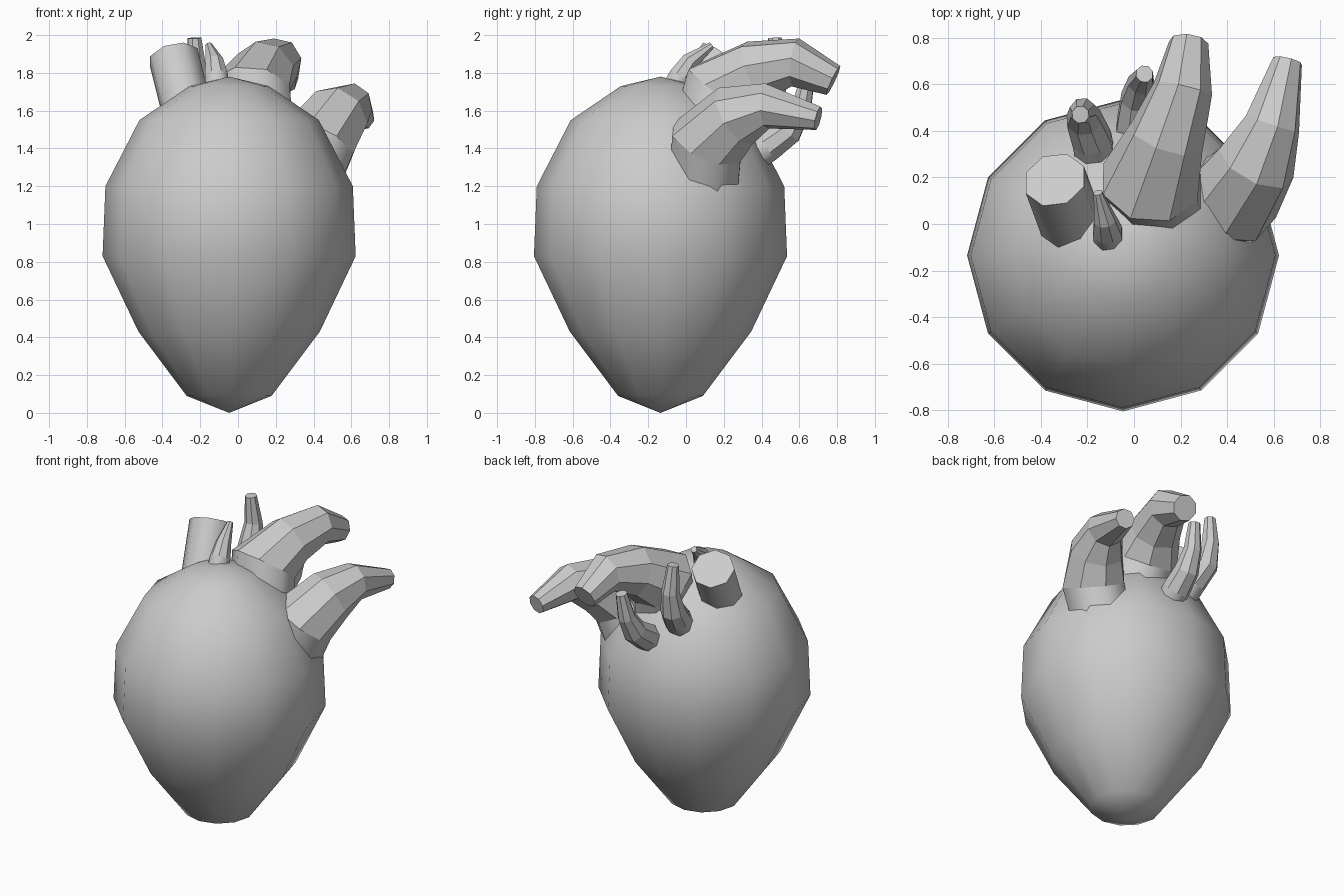
import bpy, bmesh, math
from mathutils import Vector

if "Cube" in bpy.data.objects:
    bpy.data.objects.remove(bpy.data.objects["Cube"])


def finish(name, bm):
    bmesh.ops.recalc_face_normals(bm, faces=bm.faces)
    me = bpy.data.meshes.new(name)
    bm.to_mesh(me)
    bm.free()
    ob = bpy.data.objects.new(name, me)
    bpy.context.collection.objects.link(ob)
    return ob


def tube(name, path, sides=8, phase=0.5):
    """Tapered tube through (x, y, z, radius); its root section is smooth."""
    pts = [Vector(p[:3]) for p in path]
    bm = bmesh.new()
    rings, normal, last = [], None, None
    for i, p in enumerate(pts):
        a = (p - pts[i - 1]).normalized() if i else Vector()
        b = (pts[i + 1] - p).normalized() if i < len(pts) - 1 else Vector()
        t = (a + b).normalized()
        if normal is None:
            normal = Vector((1, 0, 0))
        else:
            normal = last.rotation_difference(t) @ normal
        normal = (normal - t * normal.dot(t)).normalized()
        last = t
        side = t.cross(normal)
        ring = []
        for k in range(sides):
            ang = 2 * math.pi * (k + phase) / sides
            off = normal * math.cos(ang) + side * math.sin(ang)
            ring.append(bm.verts.new(p + off * path[i][3]))
        rings.append(ring)
    for i in range(len(rings) - 1):
        for k in range(sides):
            j = (k + 1) % sides
            f = bm.faces.new((rings[i][k], rings[i][j], rings[i + 1][j], rings[i + 1][k]))
            f.smooth = i == 0
    bm.faces.new(rings[0][::-1])
    bm.faces.new(rings[-1])
    return finish(name, bm)


# Main body: twelve-sided smooth turned form
profile = [(0.225, 0.09), (0.48, 0.43), (0.67, 0.83), (0.655, 1.20), (0.475, 1.55), (0.21, 1.73)]
cx, cy, n = -0.047, -0.135, 12
bm = bmesh.new()
bottom = bm.verts.new((cx, cy, 0.0))
top = bm.verts.new((cx, cy, 1.78))
rows = [[bm.verts.new((cx + r * math.cos(2 * math.pi * k / n),
                       cy + r * math.sin(2 * math.pi * k / n), z)) for k in range(n)]
        for r, z in profile]
for k in range(n):
    j = (k + 1) % n
    bm.faces.new((bottom, rows[0][j], rows[0][k]))
    bm.faces.new((top, rows[-1][k], rows[-1][j]))
    for lo, hi in zip(rows, rows[1:]):
        bm.faces.new((lo[k], lo[j], hi[j], hi[k]))
for f in bm.faces:
    f.smooth = True
finish("heart_body", bm)

# Straight upper vessel
tube("straight_vessel", [(-0.24, -0.08, 1.48, 0.138), (-0.34, 0.19, 1.88, 0.138)])

# Two large arched vessels
tube("middle_arch_vessel", [(0.11, 0.10, 1.42, 0.21), (0.07, 0.18, 1.70, 0.22),
                            (0.14, 0.37, 1.81, 0.168), (0.21, 0.58, 1.855, 0.13),
                            (0.235, 0.78, 1.76, 0.085)])
tube("side_arch_vessel", [(0.32, 0.09, 1.16, 0.20), (0.425, 0.11, 1.43, 0.21),
                          (0.525, 0.26, 1.57, 0.175), (0.595, 0.43, 1.625, 0.122),
                          (0.66, 0.70, 1.56, 0.065)])

# Small vessels at the back
tube("back_vessel_left", [(-0.16, 0.25, 1.45, 0.09), (-0.18, 0.36, 1.56, 0.09),
                          (-0.215, 0.45, 1.66, 0.08), (-0.22, 0.485, 1.80, 0.058),
                          (-0.23, 0.47, 1.985, 0.038)])
tube("back_vessel_middle", [(0.0, 0.30, 1.32, 0.09), (0.01, 0.43, 1.41, 0.09),
                            (0.02, 0.54, 1.49, 0.08), (0.03, 0.61, 1.61, 0.058),
                            (0.045, 0.645, 1.78, 0.038)])

# Small vessel on the crown
tube("crown_vessel", [(-0.10, -0.12, 1.62, 0.068), (-0.115, -0.03, 1.78, 0.066),
                      (-0.125, 0.02, 1.86, 0.05), (-0.155, 0.135, 1.945, 0.02)])
